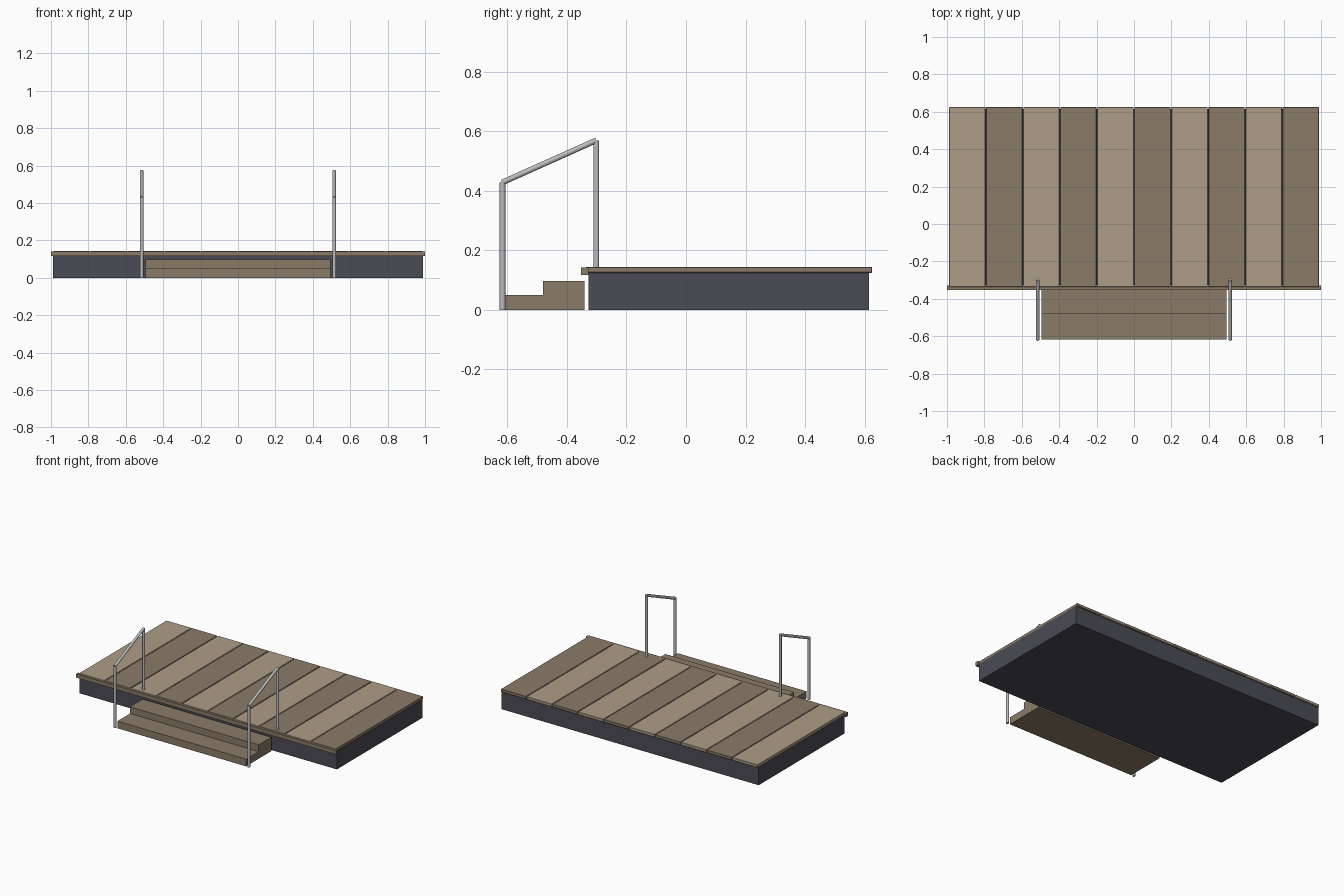
import bpy, bmesh, math
from mathutils import Vector

if "Cube" in bpy.data.objects:
    bpy.data.objects.remove(bpy.data.objects["Cube"])


def material(name, rgb):
    m = bpy.data.materials.new(name)
    m.diffuse_color = (*rgb, 1)
    m.use_nodes = True
    m.node_tree.nodes["Principled BSDF"].inputs["Base Color"].default_value = m.diffuse_color
    return m


LIGHT = material("light_wood", (0.42, 0.34, 0.245))
DARK = material("dark_wood", (0.255, 0.2, 0.14))
BASE = material("charcoal_base", (0.07, 0.072, 0.09))
METAL = material("steel", (0.5, 0.5, 0.52))


def add_object(name, bm, mat):
    bmesh.ops.recalc_face_normals(bm, faces=bm.faces)
    me = bpy.data.meshes.new(name)
    bm.to_mesh(me)
    bm.free()
    me.materials.append(mat)
    ob = bpy.data.objects.new(name, me)
    bpy.context.collection.objects.link(ob)
    return ob


def extrude_profile(name, yz, x0, x1, mat):
    """Extrude a y-z outline along x."""
    bm = bmesh.new()
    face = bm.faces.new([bm.verts.new((x0, y, z)) for y, z in yz])
    ext = bmesh.ops.extrude_face_region(bm, geom=[face])["geom"]
    bmesh.ops.translate(bm, vec=(x1 - x0, 0, 0),
                        verts=[v for v in ext if isinstance(v, bmesh.types.BMVert)])
    return add_object(name, bm, mat)


def box(name, x0, x1, y0, y1, z0, z1, mat):
    return extrude_profile(name, [(y0, z0), (y1, z0), (y1, z1), (y0, z1)], x0, x1, mat)


def tube(name, a, b, r, mat):
    a, b = Vector(a), Vector(b)
    d = b - a
    bm = bmesh.new()
    bmesh.ops.create_cone(bm, cap_ends=True, segments=16, radius1=r, radius2=r, depth=d.length)
    bm.transform(d.to_track_quat('Z', 'Y').to_matrix().to_4x4())
    bmesh.ops.translate(bm, vec=(a + b) / 2, verts=bm.verts)
    for f in bm.faces:
        f.smooth = len(f.verts) == 4
    for e in bm.edges:
        e.smooth = e.calc_face_angle(0) < math.radians(40)
    return add_object(name, bm, mat)


# Platform body
box("platform_base", -0.99, 0.99, -0.327, 0.615, 0, 0.124, BASE)

# Deck boards in alternating tones, with narrow gaps
pitch = 0.198
for i in range(10):
    x = -0.99 + i * pitch
    plank = box(f"deck_plank_{i + 1}", x + 0.002, x + pitch - 0.002, -0.337, 0.625,
                0.124, 0.144, DARK if i % 2 else LIGHT)
    bev = plank.modifiers.new("soft_edges", 'BEVEL')
    bev.width = 0.002
    bev.segments = 1

# Front edge trim
box("front_nosing", -1, 1, -0.352, -0.328, 0.116, 0.142, DARK)

# Two-tread stair
extrude_profile("front_steps",
                [(-0.618, 0), (-0.34, 0), (-0.34, 0.097), (-0.48, 0.097),
                 (-0.48, 0.05), (-0.618, 0.05)], -0.495, 0.495, DARK)

# Handrails on both sides of the stair
for side, sx in (("left", -1), ("right", 1)):
    x = sx * 0.515
    tube(f"{side}_front_post", (x, -0.616, 0), (x, -0.616, 0.428), 0.0095, METAL)
    tube(f"{side}_rear_post", (x, -0.301, 0.14), (x, -0.301, 0.569), 0.0095, METAL)
    tube(f"{side}_handrail", (x, -0.618, 0.427), (x, -0.301, 0.569), 0.0095, METAL)
